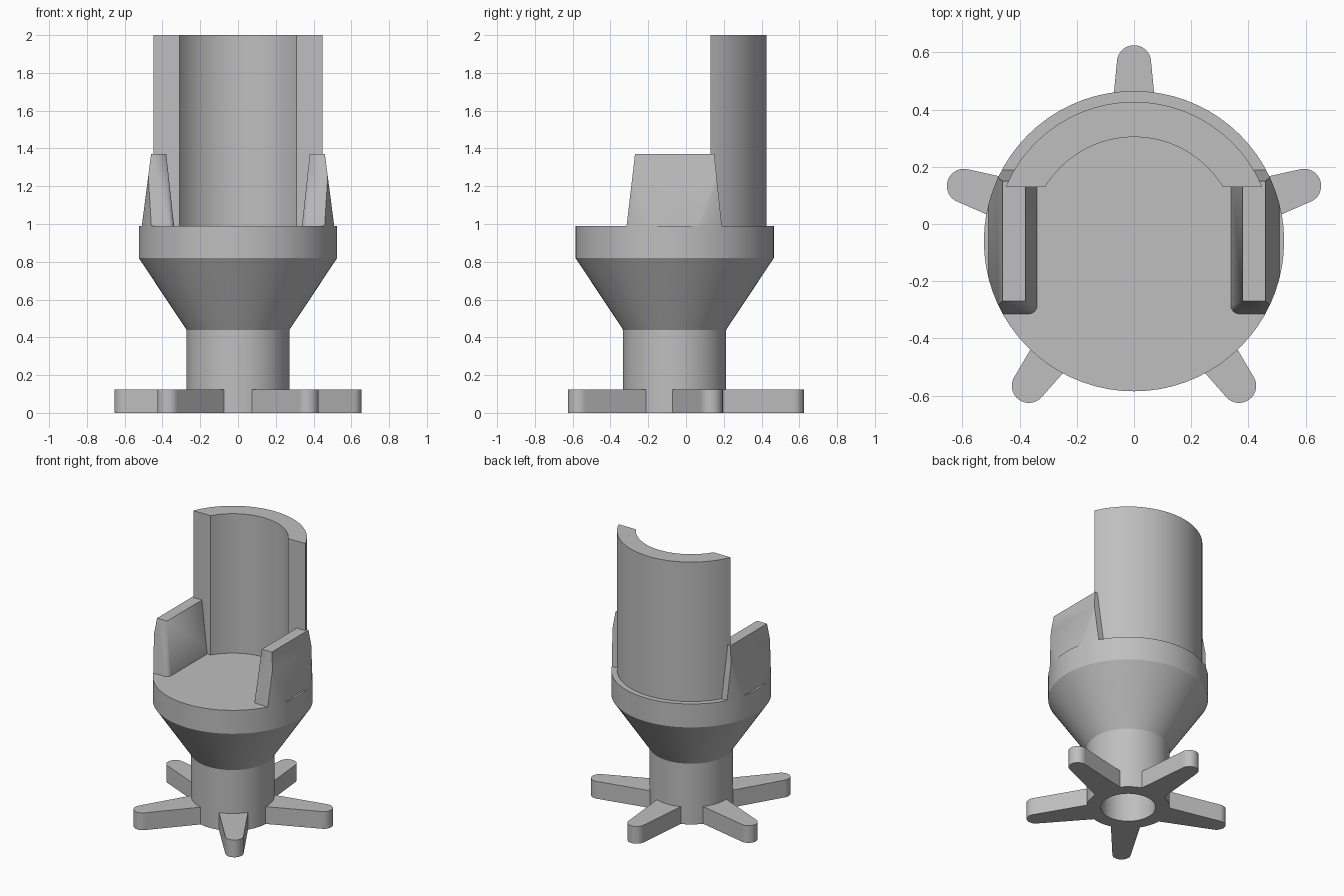
import bpy, bmesh
from math import cos, sin, pi, radians, sqrt, asin

if "Cube" in bpy.data.objects:
    bpy.data.objects.remove(bpy.data.objects["Cube"])

AXIS_Y = -0.06      # the round parts share this axis
SEAT_R = 0.525
SEAT_Z = 0.99

grey = bpy.data.materials.new("plain grey")
grey.use_nodes = True
colour = (0.52, 0.52, 0.52, 1)
grey.diffuse_color = colour
grey.node_tree.nodes["Principled BSDF"].inputs["Base Color"].default_value = colour


def finish(name, bm, y=AXIS_Y):
    bmesh.ops.recalc_face_normals(bm, faces=bm.faces)
    mesh = bpy.data.meshes.new(name)
    bm.to_mesh(mesh)
    bm.free()
    mesh.materials.append(grey)
    obj = bpy.data.objects.new(name, mesh)
    obj.location.y = y
    bpy.context.collection.objects.link(obj)
    return obj


def smooth(obj):
    bpy.ops.object.select_all(action='DESELECT')
    obj.select_set(True)
    bpy.context.view_layer.objects.active = obj
    bpy.ops.object.shade_smooth_by_angle(angle=radians(25))


def lathe(name, profile, steps=72):
    bm = bmesh.new()
    verts = [bm.verts.new((r, 0, z)) for r, z in profile]
    edges = [bm.edges.new(pair) for pair in zip(verts, verts[1:])]
    bmesh.ops.spin(bm, geom=verts + edges, cent=(0, 0, 0), axis=(0, 0, 1),
                   angle=2 * pi, steps=steps, use_duplicate=False)
    bmesh.ops.remove_doubles(bm, verts=bm.verts, dist=0.0001)
    return finish(name, bm)


def prism(name, outline, z0, z1, y=AXIS_Y):
    bm = bmesh.new()
    face = bm.faces.new([bm.verts.new((px, py, z0)) for px, py in outline])
    top = bmesh.ops.extrude_face_region(bm, geom=[face])
    moved = [g for g in top["geom"] if isinstance(g, bmesh.types.BMVert)]
    bmesh.ops.translate(bm, verts=moved, vec=(0, 0, z1 - z0))
    return finish(name, bm, y)


def arc(r, a0, a1, n):
    return [(r * cos(a0 + (a1 - a0) * i / n), r * sin(a0 + (a1 - a0) * i / n))
            for i in range(n + 1)]


# Hollow column and flared seat
smooth(lathe("column", [(0.18, 0.44), (0.18, 0), (0.273, 0), (0.273, 0.44)]))
smooth(lathe("seat", [(0, 0.44), (0.273, 0.44), (SEAT_R, 0.82),
                      (SEAT_R, SEAT_Z), (0, SEAT_Z)]))

# Five tapered feet with round tips
foot = [(0.24, -0.097)]
foot += [(0.625 + px, py) for px, py in arc(0.06, -pi / 2, pi / 2, 16)]
foot += [(0.24, 0.097)]
for i in range(5):
    leg = prism("foot_%d" % (i + 1), foot, 0, 0.125)
    leg.rotation_euler.z = pi / 2 + i * 2 * pi / 5
    smooth(leg)

# Curved backrest, cut flat at its front ends
cut = 0.19
outer, inner = 0.487, 0.364
a, b = asin(cut / outer), asin(cut / inner)
smooth(prism("backrest", arc(outer, a, pi - a, 40) + arc(inner, pi - b, b, 40),
             SEAT_Z - 0.01, 2))

# Armrests: tapered blocks trimmed to the rim of the seat
trimmer = lathe("armrest_trimmer", [(0, 0.8), (SEAT_R, 0.8), (SEAT_R, 1.6), (0, 1.6)])
trimmer.hide_render = True
trimmer.hide_set(True)
for name, side in (("left_armrest", 1), ("right_armrest", -1)):
    bm = bmesh.new()
    base = [(0.51, -0.315), (0.51, 0.19), (0.338, 0.19)]
    base += [(0.368 + px, -0.285 + py) for px, py in arc(0.03, pi, 1.5 * pi, 6)]
    top = [(0.38, -0.27), (0.46, -0.27), (0.46, 0.15), (0.38, 0.15)]
    for points, z in ((base, SEAT_Z - 0.005), (top, 1.37)):
        for px, py in points:
            bm.verts.new((side * px, py, z))
    bmesh.ops.convex_hull(bm, input=bm.verts)
    bmesh.ops.dissolve_limit(bm, angle_limit=radians(1), verts=bm.verts, edges=bm.edges)
    arm = finish(name, bm, 0)
    trim = arm.modifiers.new("trim", 'BOOLEAN')
    trim.operation = 'INTERSECT'
    trim.solver = 'EXACT'
    trim.object = trimmer
    bpy.context.view_layer.objects.active = arm
    bpy.ops.object.modifier_apply(modifier="trim")
    smooth(arm)
bpy.data.objects.remove(trimmer)
